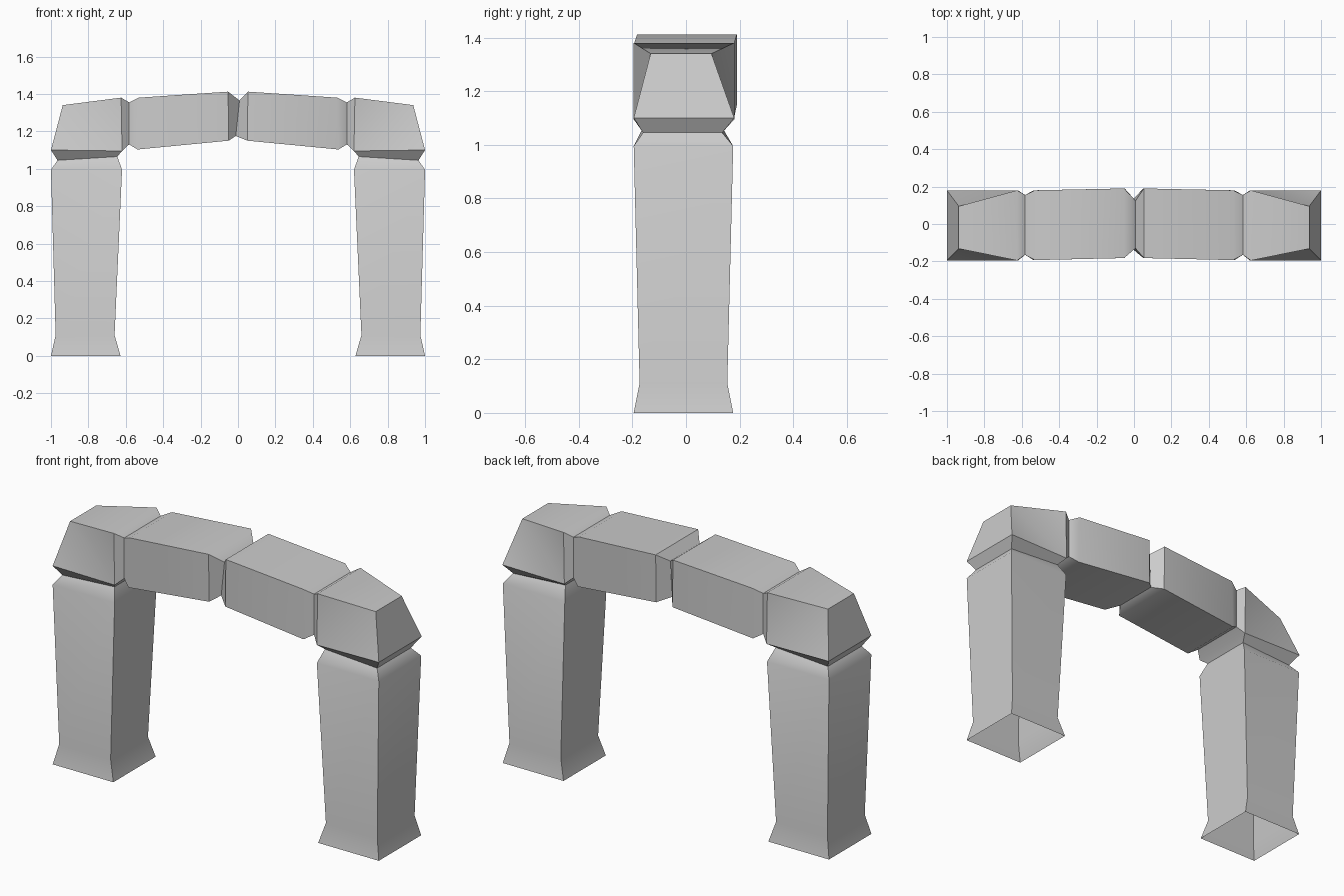
import bpy, bmesh, math

if "Cube" in bpy.data.objects:
    bpy.data.objects.remove(bpy.data.objects["Cube"])

# Each ring: outer (x, z), inner (x, z), then front y and back y (x as distance from centre)
LEG_NECK = ((0.965, 1.045), (0.645, 1.065), -0.16, 0.135)
BLOCK_NECK = ((0.582, 1.355), (0.582, 1.13), -0.165, 0.155)
CENTRE_NECK = ((-0.008, 1.365), (0.012, 1.175), -0.13, 0.125)

PARTS = {
    "leg": [
        ((1.0, 0.0), (0.628, 0.0), -0.195, 0.176),
        ((0.975, 0.11), (0.66, 0.11), -0.173, 0.154),
        ((1.0, 0.995), (0.62, 0.995), -0.195, 0.176),
        LEG_NECK,
    ],
    # the inner lower edge is the hinge that the rings turn around
    "corner_block": [
        LEG_NECK,
        ((1.0, 1.10), (0.62, 1.095), -0.195, 0.18),
        ((0.937, 1.34), (0.62, 1.095), -0.195, 0.18),
        ((0.625, 1.38), (0.62, 1.095), -0.195, 0.18),
        BLOCK_NECK,
    ],
    "lintel_block": [
        BLOCK_NECK,
        ((0.53, 1.38), (0.537, 1.103), -0.193, 0.18),
        ((0.053, 1.412), (0.05, 1.15), -0.182, 0.19),
        CENTRE_NECK,
    ],
}


def loft(name, rings, side):
    bm = bmesh.new()
    loops = []
    for i, (outer, inner, y0, y1) in enumerate(rings):
        # the centre seam is shared, so it is not mirrored
        s = -1 if rings[i] is CENTRE_NECK else side
        oy0, oy1 = y0, y1
        if name == "corner_block" and i == 2:   # pinched outer top edge
            oy0, oy1 = -0.132, 0.095
        loops.append([bm.verts.new(p) for p in (
            (s * outer[0], oy0, outer[1]), (s * inner[0], y0, inner[1]),
            (s * inner[0], y1, inner[1]), (s * outer[0], oy1, outer[1]))])
    for a, b in zip(loops, loops[1:]):
        for k in range(4):
            n = (k + 1) % 4
            # mirrored sides swap winding to keep normals outward
            quad = [a[k], a[n], b[n], b[k]]
            bm.faces.new(quad if side < 0 else quad[::-1])
    bmesh.ops.remove_doubles(bm, verts=bm.verts, dist=0.0005)
    me = bpy.data.meshes.new(name)
    bm.to_mesh(me)
    bm.free()
    ob = bpy.data.objects.new(("left_" if side < 0 else "right_") + name, me)
    bpy.context.collection.objects.link(ob)
    bpy.ops.object.select_all(action='DESELECT')
    ob.select_set(True)
    bpy.context.view_layer.objects.active = ob
    bpy.ops.object.shade_smooth_by_angle(angle=math.radians(42))


# Both halves of the arch
for side in (-1, 1):
    for part, rings in PARTS.items():
        loft(part, rings, side)
